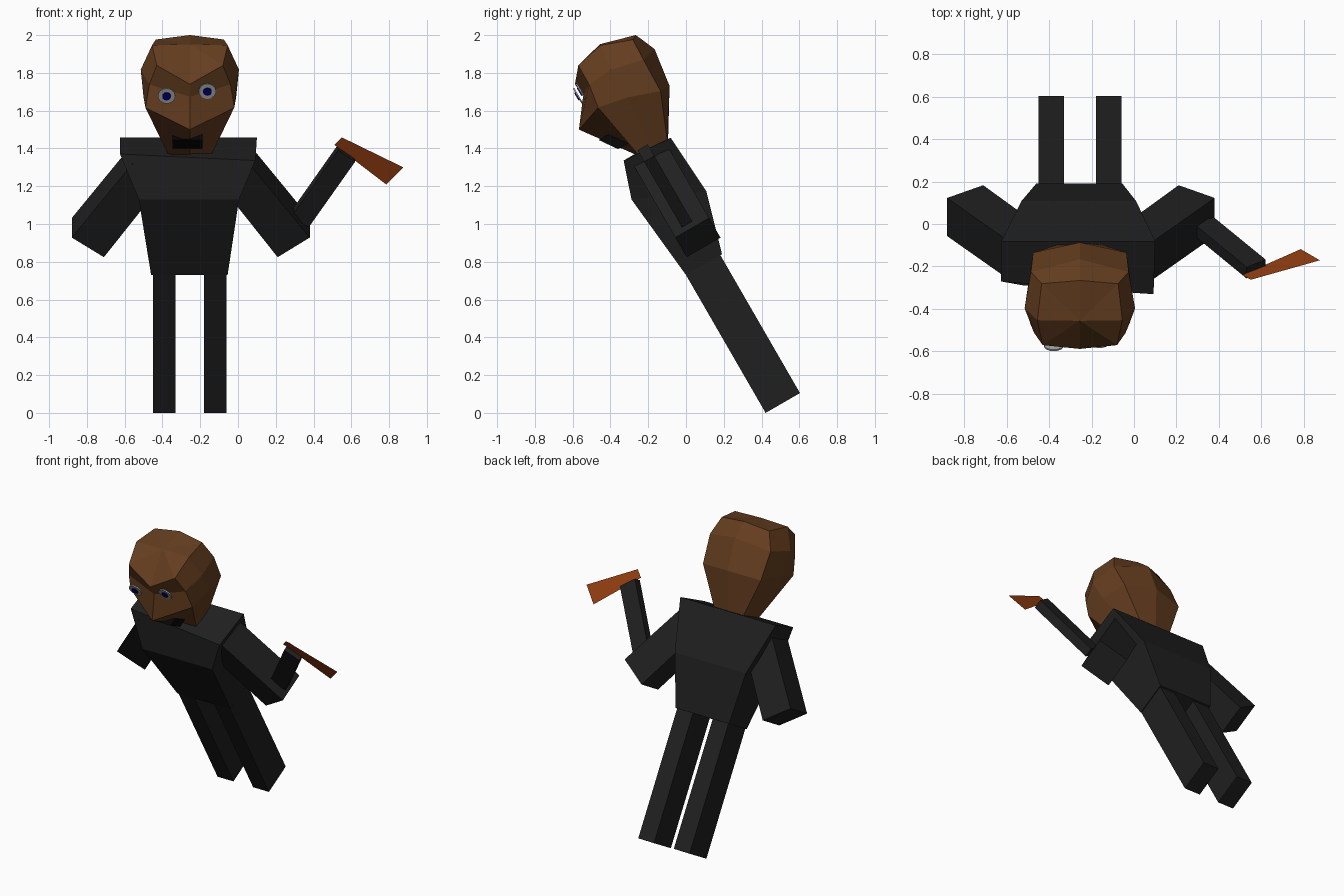
import bpy, bmesh, math
from mathutils import Matrix

if "Cube" in bpy.data.objects:
    bpy.data.objects.remove(bpy.data.objects["Cube"])

# Everything is modelled upright (x, back, up) from the hips, then leaned 30 degrees
LEAN = Matrix.Translation((0, 0, 0.73)) @ Matrix.Rotation(math.radians(30), 4, 'X')
CX = -0.255  # body centre line


def material(name, rgb):
    m = bpy.data.materials.new(name)
    m.diffuse_color = (*rgb, 1)
    m.use_nodes = True
    m.node_tree.nodes["Principled BSDF"].inputs["Base Color"].default_value = m.diffuse_color
    return m


CLOTH = material("black_cloth", (0.014, 0.014, 0.014))
SKIN = material("brown_skin", (0.13, 0.048, 0.014))
ORANGE = material("orange", (0.30, 0.05, 0.006))
WHITE = material("eye_grey", (0.40, 0.40, 0.40))
NAVY = material("pupil_blue", (0.0, 0.0, 0.15))
BLACK = material("mouth_black", (0.002, 0.002, 0.002))


def loft(name, rings, mat, apex=None):
    """Skin a stack of equal-sized rings; close the end with a cap or an apex fan."""
    bm = bmesh.new()
    vr = [[bm.verts.new(p) for p in r] for r in rings]
    n = len(vr[0])
    for a, b in zip(vr, vr[1:]):
        for i in range(n):
            j = (i + 1) % n
            bm.faces.new((a[i], a[j], b[j], b[i]))
    bm.faces.new(vr[0])
    if apex:
        top = bm.verts.new(apex)
        for i in range(n):
            bm.faces.new((vr[-1][i], vr[-1][(i + 1) % n], top))
    elif len(vr) > 1:
        bm.faces.new(vr[-1])
    bmesh.ops.recalc_face_normals(bm, faces=bm.faces)
    me = bpy.data.meshes.new(name)
    bm.to_mesh(me)
    bm.free()
    me.materials.append(mat)
    ob = bpy.data.objects.new(name, me)
    bpy.context.collection.objects.link(ob)
    ob.matrix_world = LEAN
    return ob


def slab(name, profile, b0, b1, mat):
    """Extrude an (x, up) profile from depth b0 to b1."""
    return loft(name, [[(x, b, u) for x, u in profile] for b in (b0, b1)], mat)


def mirrored(profile, cx):
    return [(2 * cx - x, u) for x, u in profile]


# Torso
loft("torso", [
    [(-0.46, 0, 0), (-0.055, 0, 0), (-0.055, 0.22, 0), (-0.46, 0.22, 0)],
    [(-0.525, -0.05, 0.49), (0.005, -0.05, 0.49), (0.01, 0.315, 0.33), (-0.53, 0.315, 0.33)],
    [(-0.625, 0.086, 0.69), (0.092, 0.017, 0.69), (0.10, 0.293, 0.67), (-0.625, 0.293, 0.67)],
], CLOTH)

# Legs
leg = [(-0.18, 0.02), (-0.06, 0.02), (-0.06, -0.843), (-0.18, -0.843)]
slab("right_leg", leg, 0, 0.21, CLOTH)
slab("left_leg", mirrored(leg, CX), 0, 0.21, CLOTH)

# Upper arms
arm = [(0.38, 0.20), (0.21, 0.08), (-0.10, 0.53), (0.06, 0.65)]
slab("right_arm", arm, 0.05, 0.257, CLOTH)
slab("left_arm", mirrored(arm, -0.25), 0.05, 0.257, CLOTH)

# Raised forearm and the flat wedge at its end
slab("forearm", [(0.28, 0.29), (0.375, 0.23), (0.62, 0.63), (0.53, 0.70)], 0.108, 0.17, CLOTH)
loft("wedge", [[(x, 0.137, u) for x, u in
                [(0.51, 0.717), (0.55, 0.762), (0.875, 0.579), (0.785, 0.474)]]], ORANGE)

# Head: half rings from front centre round to back centre, mirrored to full rings
half_rings = [
    [(0, 0.102, 0.666), (0.11, 0.102, 0.666), (0.115, 0.19, 0.666), (0.11, 0.27, 0.666), (0, 0.275, 0.666)],
    [(0, -0.106, 0.95), (0.235, 0.04, 1.00), (0.245, 0.20, 0.97), (0.22, 0.37, 0.91), (0, 0.425, 0.91)],
    [(0, 0.00, 1.09), (0.215, 0.06, 1.13), (0.26, 0.20, 1.14), (0.23, 0.375, 1.10), (0, 0.454, 1.119)],
    [(0, -0.004, 1.169), (0.175, 0.061, 1.246), (0.20, 0.216, 1.28), (0.18, 0.38, 1.22), (0, 0.405, 1.233)],
]
rings = []
for h in half_rings:
    full = h + [(-x, b, u) for x, b, u in h[3:0:-1]]
    rings.append([(CX + x, b, u) for x, b, u in full])
loft("head", rings, SKIN, apex=(CX, 0.216, 1.286))


# Eyes and pupils
def disc(name, x, b, u, r, mat):
    ring = [(x + r * math.cos(i * math.tau / 16), u + r * math.sin(i * math.tau / 16)) for i in range(16)]
    slab(name, ring, b, b + 0.008, mat)


for side, x, b, u in (("left", -0.378, -0.025, 1.108), ("right", -0.162, 0.0, 1.122)):
    disc(side + "_eye", x, b, u, 0.046, WHITE)
    disc(side + "_pupil", x, b - 0.006, u, 0.023, NAVY)

# Mouth, lying along the slope under the nose
loft("mouth", [
    [(x, b + d, u) for x, b, u in
     [(-0.347, 0.022, 0.757), (-0.188, 0.022, 0.757), (-0.188, -0.043, 0.85), (-0.347, -0.043, 0.85)]]
    for d in (0, 0.06)
], BLACK)
